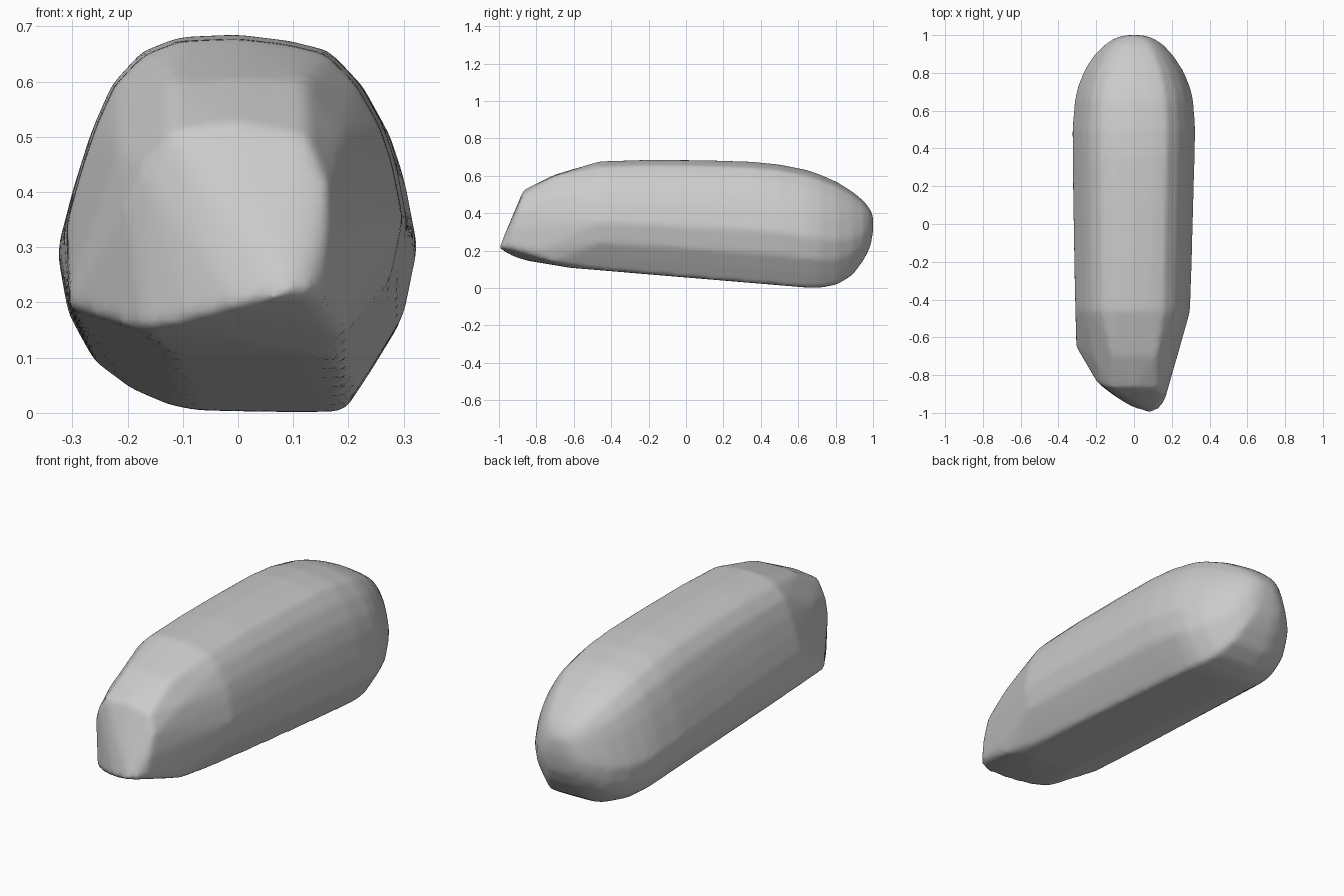
import bpy, bmesh

# Widest cross-section (x, z), shared by all body stations
section = [(-.08, .003), (.06, .0), (.2, .0), (.25, .08), (.302, .17), (.327, .3), (.305, .42),
           (.28, .5), (.235, .585), (.175, .652), (.1, .672), (0, .685), (-.11, .68),
           (-.18, .65), (-.235, .585), (-.27, .5), (-.3, .4), (-.327, .29), (-.308, .175),
           (-.27, .1), (-.2, .045), (-.13, .014)]

# Stations along the body: y, left, right, bottom, top
stations = [(-.46, -.31, .298, .098, .677), (-.2, -.316, .307, .075, .685),
            (.1, -.32, .315, .05, .683), (.35, -.325, .322, .03, .675),
            (.5, -.327, .325, .018, .66), (.65, -.315, .315, .002, .63),
            (.72, -.3, .3, .002, .605), (.81, -.265, .262, .02, .565),
            (.89, -.215, .21, .07, .515), (.95, -.155, .155, .15, .465),
            (.985, -.1, .1, .22, .42), (1.0, -.045, .045, .3, .385)]

# Slanted, lopsided nose
nose = [(-.305, -.65, .19), (-.305, -.65, .22), (-.17, -.86, .148), (-.09, -.92, .165),
        (0, -.975, .19), (.09, -1, .213), (.125, -.985, .215), (.155, -.945, .22),
        (.165, -.925, .32), (.163, -.9, .41), (.125, -.872, .5), (0, -.87, .523),
        (-.12, -.868, .51), (-.17, -.855, .44), (-.2, -.83, .38),
        (.12, -.7, .6), (0, -.7, .607), (-.12, -.7, .6), (.19, -.72, .5), (-.215, -.7, .48),
        (.2, -.78, .2), (.19, -.72, .14), (.13, -.62, .108), (-.12, -.62, .108),
        (-.02, -.8, .14)]

bm = bmesh.new()
for y, left, right, low, high in stations:
    for x, z in section:
        px = x / .327 * (right if x > 0 else -left)
        bm.verts.new((px, y, low + z / .685 * (high - low)))
for p in nose:
    bm.verts.new(p)

# Wrap the stations and nose in one skin
hull = bmesh.ops.convex_hull(bm, input=bm.verts[:])
loose = {v for v in hull["geom_interior"] + hull["geom_unused"]
         if isinstance(v, bmesh.types.BMVert) and v.is_valid and not v.link_faces}
bmesh.ops.delete(bm, geom=list(loose), context='VERTS')
bmesh.ops.recalc_face_normals(bm, faces=bm.faces[:])
mesh = bpy.data.meshes.new("rounded_body")
bm.to_mesh(mesh)
bm.free()
body = bpy.data.objects.new("rounded_body", mesh)
bpy.context.collection.objects.link(body)

# Even skin with softened ridges
remesh = body.modifiers.new("even_skin", 'REMESH')
remesh.mode = 'VOXEL'
remesh.voxel_size = .016
remesh.use_smooth_shade = True
soften = body.modifiers.new("soften", 'SMOOTH')
soften.factor = .5
soften.iterations = 5
for f in mesh.polygons:
    f.use_smooth = True
